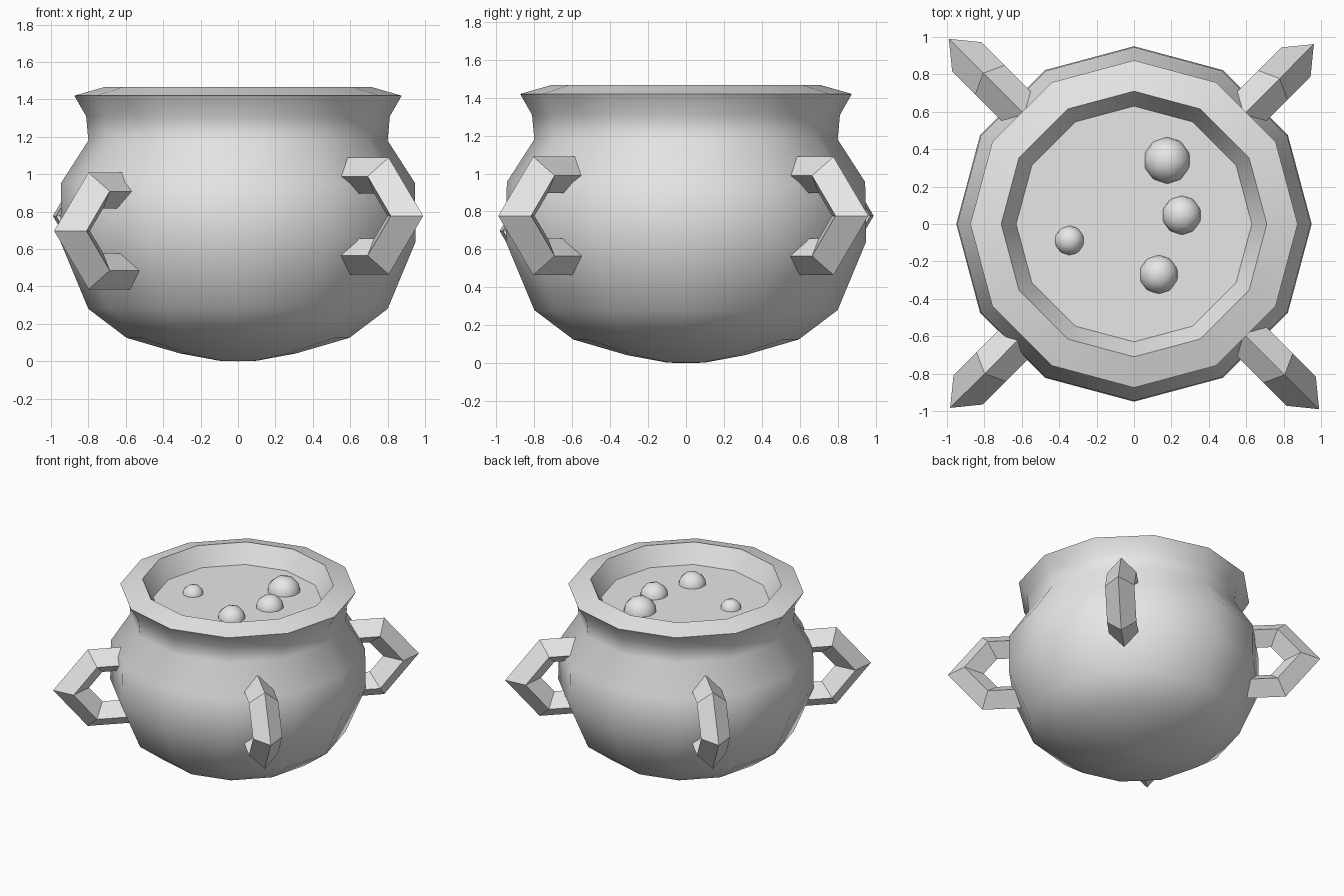
import bpy, bmesh, math
from mathutils import Vector

if "Cube" in bpy.data.objects:
    bpy.data.objects.remove(bpy.data.objects["Cube"])

grey = bpy.data.materials.new("plain grey")
grey.diffuse_color = (0.8, 0.8, 0.8, 1)
grey.use_nodes = True
grey.node_tree.nodes["Principled BSDF"].inputs["Base Color"].default_value = grey.diffuse_color


def finish(name, bm, angle):
    """Turn a bmesh into a shaded object with the grey material."""
    bmesh.ops.recalc_face_normals(bm, faces=bm.faces)
    me = bpy.data.meshes.new(name)
    bm.to_mesh(me)
    bm.free()
    me.materials.append(grey)
    ob = bpy.data.objects.new(name, me)
    bpy.context.collection.objects.link(ob)
    bpy.ops.object.select_all(action='DESELECT')
    ob.select_set(True)
    bpy.context.view_layer.objects.active = ob
    bpy.ops.object.shade_smooth_by_angle(angle=math.radians(angle))
    return ob


def skin(bm, rings, closed_ends=False):
    """Bridge a list of equal-sized vertex rings."""
    rings = [[bm.verts.new(p) for p in ring] for ring in rings]
    n = len(rings[0])
    for a, b in zip(rings, rings[1:]):
        for i in range(n):
            j = (i + 1) % n
            bm.faces.new((a[i], a[j], b[j], b[i]))
    if closed_ends:
        bm.faces.new(rings[0])
        bm.faces.new(rings[-1])
    return rings


def circle(r, z, n=12):
    return [(r * math.cos(2 * math.pi * i / n), r * math.sin(2 * math.pi * i / n), z)
            for i in range(n)]


# Pot: twelve-sided lathe, from the underside over the lip to the inner wall
LIQUID_Z = 1.32
profile = [(0.1, 0.003), (0.31, 0.042), (0.595, 0.125), (0.80, 0.28), (0.95, 0.64),
           (0.945, 0.955), (0.80, 1.18), (0.812, 1.31), (0.875, 1.42),
           (0.71, 1.467), (0.63, LIQUID_Z)]
bm = bmesh.new()
rings = skin(bm, [circle(r, z) for r, z in profile])
foot = bm.verts.new((0, 0, 0))
for i in range(12):
    bm.faces.new((rings[0][i], foot, rings[0][(i + 1) % 12]))
finish("pot", bm, 55)

# Liquid surface
bm = bmesh.new()
bm.faces.new([bm.verts.new(p) for p in circle(0.632, LIQUID_Z)])
finish("liquid", bm, 30)

# Bubbles half sunk in the liquid
for k, (x, y, r) in enumerate([(0.177, 0.34, 0.127), (0.255, 0.047, 0.107),
                               (0.132, -0.27, 0.106), (-0.345, -0.088, 0.081)]):
    bm = bmesh.new()
    bmesh.ops.create_icosphere(bm, subdivisions=2, radius=r)
    bmesh.ops.translate(bm, verts=bm.verts, vec=(x, y, LIQUID_Z - 0.012))
    finish(f"bubble_{k + 1}", bm, 55)

# Handles: diamond section swept along a pointed bracket
# each station: outer ridge, side edge, inner ridge as (radius, height)
upper = [((0.80, 0.312), (0.80, 0.212), (0.80, 0.12)),
         ((1.14, 0.312), (1.09, 0.212), (1.03, 0.12))]
tip = [((1.40, 0), (1.265, 0), (1.13, 0))]
lower = [tuple((r, -h) for r, h in st) for st in reversed(upper)]
HALF_WIDTH = 0.11


def handle(name, degrees, z, reach):
    a = math.radians(degrees)
    out = Vector((math.cos(a), math.sin(a), 0))
    side = Vector((-math.sin(a), math.cos(a), 0)) * HALF_WIDTH
    stations = []
    for outer, mid, inner in upper + tip + lower:
        o, m, i = (out * (r + reach) + Vector((0, 0, z + h)) for r, h in (outer, mid, inner))
        stations.append([o, m + side, i, m - side])
    bm = bmesh.new()
    skin(bm, stations, closed_ends=True)
    finish(name, bm, 30)


handle("handle_front_right", -45, 0.777, 0.0)
handle("handle_back_right", 45, 0.777, -0.04)
handle("handle_back_left", 135, 0.777, 0.0)
handle("handle_front_left", 225, 0.697, -0.01)
